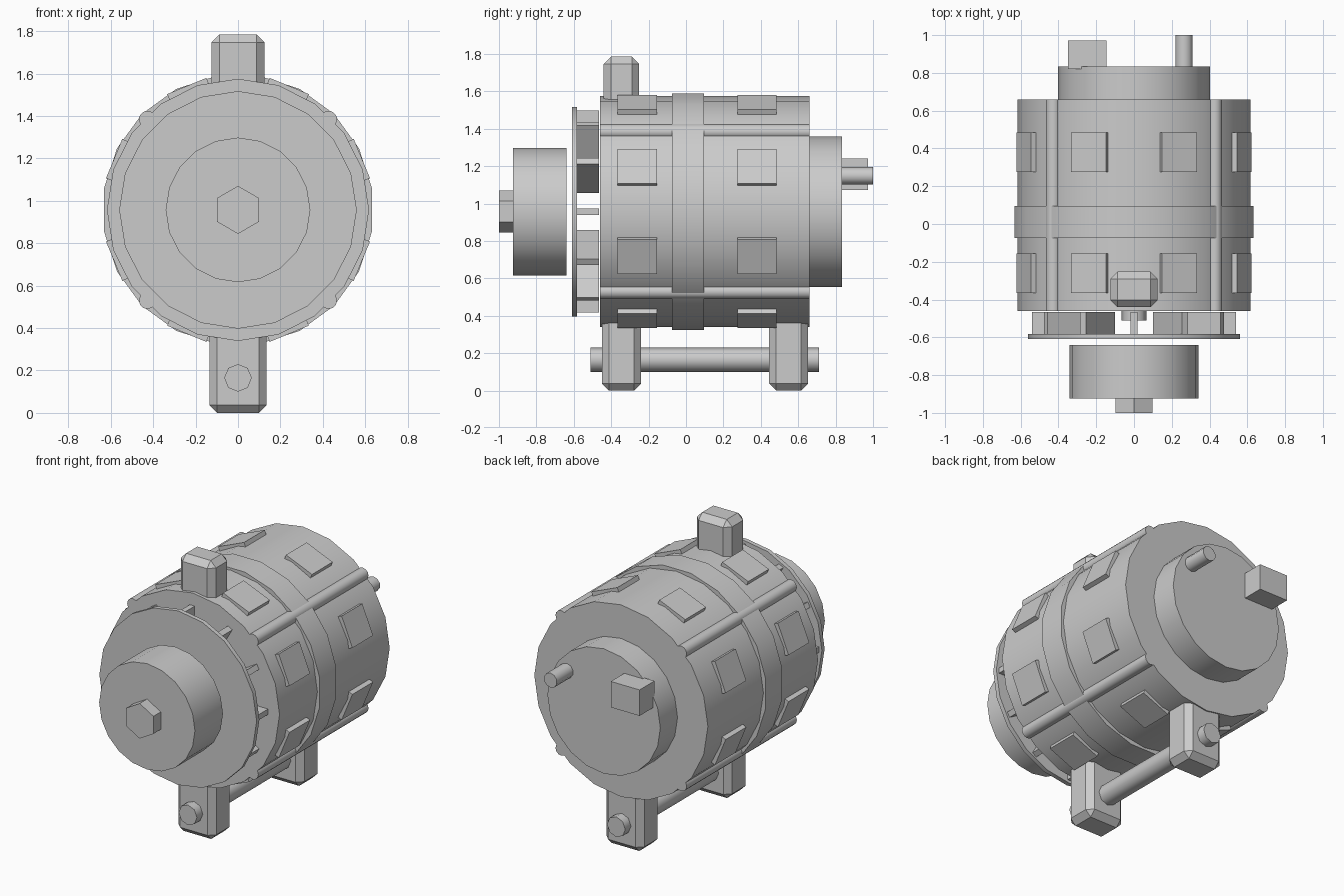
import bpy, bmesh
from math import sin, cos, pi, radians
from mathutils import Matrix

if "Cube" in bpy.data.objects:
    bpy.data.objects.remove(bpy.data.objects["Cube"])

ZC = 0.957  # height of the main axis


def finish(bm, name, smooth=None):
    bmesh.ops.recalc_face_normals(bm, faces=bm.faces)
    mesh = bpy.data.meshes.new(name)
    bm.to_mesh(mesh)
    bm.free()
    ob = bpy.data.objects.new(name, mesh)
    bpy.context.collection.objects.link(ob)
    if smooth:
        bpy.ops.object.select_all(action='DESELECT')
        ob.select_set(True)
        bpy.context.view_layer.objects.active = ob
        bpy.ops.object.shade_smooth_by_angle(angle=radians(smooth))
    return ob


def cyl(name, r, y0, y1, n=20, x=0.0, z=ZC, turn=0.0, smooth=50):
    """Closed cylinder along y; the first corner points straight up."""
    bm = bmesh.new()
    rings = []
    for y in (y0, y1):
        rings.append([bm.verts.new((x + r * sin(2 * pi * i / n + turn), y,
                                    z + r * cos(2 * pi * i / n + turn))) for i in range(n)])
    a, b = rings
    bm.faces.new(a)
    bm.faces.new(b[::-1])
    for i in range(n):
        j = (i + 1) % n
        bm.faces.new((a[i], b[i], b[j], a[j]))
    return finish(bm, name, smooth)


def box(name, x0, x1, y0, y1, z0, z1, bevel=0.0, spin=None):
    """Box, optionally chamfered; spin turns it around the main axis."""
    bm = bmesh.new()
    bmesh.ops.create_cube(bm, size=1)
    bmesh.ops.scale(bm, vec=(x1 - x0, y1 - y0, z1 - z0), verts=bm.verts)
    bmesh.ops.translate(bm, vec=((x0 + x1) / 2, (y0 + y1) / 2, (z0 + z1) / 2), verts=bm.verts)
    if bevel:
        bmesh.ops.bevel(bm, geom=bm.edges[:], offset=bevel, segments=1, affect='EDGES')
    if spin is not None:
        m = Matrix.Translation((0, 0, ZC)) @ Matrix.Rotation(spin, 4, 'Y')
        bmesh.ops.transform(bm, matrix=m, verts=bm.verts)
    return finish(bm, name)


# Housing, centre band and rear cover
cyl("housing", 0.618, -0.46, 0.66)
cyl("centre_band", 0.64, -0.075, 0.095, turn=pi / 20)
cyl("rear_cover", 0.402, 0.64, 0.835)

# Long through bolts at the diagonals
for k in range(4):
    a = pi / 4 + k * pi / 2
    cyl(f"through_bolt_{k + 1}", 0.04, -0.46, 0.66, n=12,
        x=0.604 * sin(a), z=ZC + 0.604 * cos(a))

# Two rows of raised vent pads around the housing
for row, y in enumerate((-0.26, 0.38)):
    for k in range(8):
        box(f"vent_pad_{row + 1}_{k + 1}", -0.1, 0.1, y - 0.105, y + 0.105,
            0.56, 0.632, spin=pi / 8 + k * pi / 4)

# Cooling fan: disc with radial blades
cyl("fan_disc", 0.56, -0.61, -0.582)
for k in range(12):
    box(f"fan_blade_{k + 1}", -0.0175, 0.0175, -0.59, -0.465, 0.23, 0.54, spin=k * pi / 6)

# Pulley and hex nut
cyl("pulley", 0.341, -0.925, -0.64)
cyl("pulley_nut", 0.113, -1.0, -0.92, n=6, smooth=None)

# Mounting lugs and pivot rod
box("top_lug", -0.125, 0.125, -0.44, -0.252, 1.5, 1.785, 0.038)
box("front_lug", -0.135, 0.135, -0.45, -0.24, 0.0, 0.42, 0.037)
box("rear_lug", -0.135, 0.135, 0.445, 0.652, 0.0, 0.42, 0.037)
cyl("pivot_rod", 0.065, -0.51, 0.71, n=8, z=0.165)

# Rear connector block and terminal post
box("connector", -0.35, -0.145, 0.82, 0.972, 1.073, 1.24)
cyl("terminal_post", 0.047, 0.8, 1.0, n=10, x=0.265, z=1.148)
